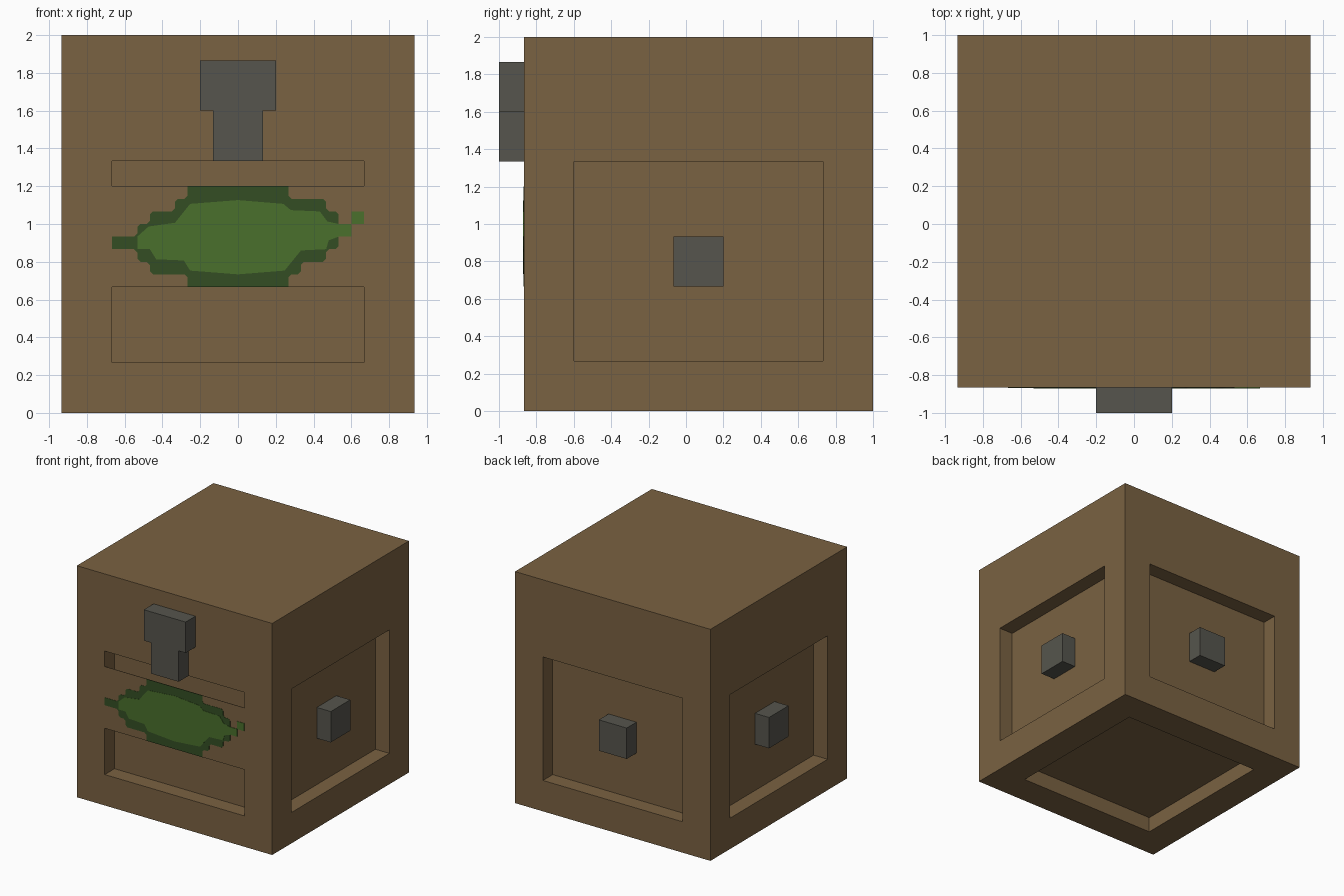
import bpy, bmesh
from mathutils import Vector

if "Cube" in bpy.data.objects:
    bpy.data.objects.remove(bpy.data.objects["Cube"], do_unlink=True)

U = 1 / 15            # grid cell the whole design snaps to
FRONT = -13 * U       # y of the front wall


def material(name, rgb):
    m = bpy.data.materials.new(name)
    m.use_nodes = True
    m.diffuse_color = (*rgb, 1)
    m.node_tree.nodes["Principled BSDF"].inputs["Base Color"].default_value = (*rgb, 1)
    return m


WOOD = material("brown wood", (0.195, 0.122, 0.054))
METAL = material("grey metal", (0.093, 0.091, 0.075))
DARK = material("dark green", (0.034, 0.076, 0.017))
LIGHT = material("light green", (0.067, 0.162, 0.025))


def finish(name, bm, mat):
    bmesh.ops.recalc_face_normals(bm, faces=bm.faces)
    mesh = bpy.data.meshes.new(name)
    bm.to_mesh(mesh)
    bm.free()
    mesh.materials.append(mat)
    obj = bpy.data.objects.new(name, mesh)
    bpy.context.collection.objects.link(obj)
    return obj


def box_mesh(lo, hi):
    """Box between two corners given in grid cells."""
    lo, hi = Vector(lo) * U, Vector(hi) * U
    bm = bmesh.new()
    bmesh.ops.create_cube(bm, size=1)
    for v in bm.verts:
        v.co = Vector((v.co[i] + 0.5) * (hi[i] - lo[i]) + lo[i] for i in range(3))
    return bm


def box(name, lo, hi, mat):
    return finish(name, box_mesh(lo, hi), mat)


def chamfer(points, keep, cut=0.25):
    """Trim the corners of a stepped outline, except those to keep."""
    out = []
    for i, p in enumerate(points):
        if keep(p):
            out.append(p)
            continue
        p = Vector(p)
        for q in (points[i - 1], points[(i + 1) % len(points)]):
            out.append(p + (Vector(q) - p).normalized() * cut)
    return out


def plate(name, points, height, mat):
    """Thin painted plate standing on the front wall."""
    bm = bmesh.new()
    face = bm.faces.new([bm.verts.new((p[0] * U, FRONT, p[1] * U)) for p in points])
    ext = bmesh.ops.extrude_face_region(bm, geom=[face])
    for v in ext["geom"]:
        if isinstance(v, bmesh.types.BMVert):
            v.co.y -= height
    return finish(name, bm, mat)


# Crate body: every face but the top gets a sunken panel
bm = box_mesh((-14, -13, 0), (14, 15, 30))
bm.normal_update()
panels = [f for f in bm.faces if f.normal.z < 0.5]
bmesh.ops.inset_individual(bm, faces=panels, thickness=4 * U, use_even_offset=True)
for v in {v for f in panels for v in f.verts}:
    v.co.z = min(v.co.z, 20 * U)
bm.normal_update()
bmesh.ops.inset_individual(bm, faces=panels, thickness=0, depth=-2 * U)
finish("crate_body", bm, WOOD)

# Thin band across the front panel
box("front_band", (-10, -13, 10), (10, -12.95, 18), WOOD)

# Front latch
box("latch_top", (-3, -15, 20 + 4), (3, -13, 28), METAL)
box("latch_tongue", (-2, -15, 20), (2, -13, 24), METAL)

# Knobs inside the side and back panels, flush with the walls
box("left_knob", (12, -1, 10), (14, 3, 14), METAL)
box("right_knob", (-14, -1, 10), (-12, 3, 14), METAL)
box("back_knob", (-2, 13, 10), (2, 15, 14), METAL)

# Painted leaf: stepped dark outline
outline = [(-4, 18), (4, 18), (4, 17), (7, 17), (7, 16), (8, 16), (8, 13), (7, 13),
           (7, 12), (5, 12), (5, 11), (4, 11), (4, 10), (-4, 10), (-4, 11), (-7, 11),
           (-7, 12), (-8, 12), (-8, 13), (-10, 13), (-10, 14), (-8, 14), (-8, 15),
           (-7, 15), (-7, 16), (-5, 16), (-5, 17), (-4, 17)]
plate("leaf_edge", chamfer(outline, lambda p: p[1] in (10, 18) or p[0] == -10),
      0.002, DARK)

# Light centre of the leaf with its stem on the right
centre = [(-8, 13), (-8, 14), (-7.1, 14.8), (-5, 15.1), (-3.8, 16.6), (0, 16.9),
          (3.6, 16.6), (4.2, 16.1), (6.5, 16), (7.1, 15.2), (8, 15), (9, 15), (9, 14),
          (8, 14), (7.2, 13.7), (7, 13), (5, 12.9), (3.7, 11.3), (0, 11), (-3.8, 11.3),
          (-4.3, 12.1), (-6.5, 12.2), (-7, 13)]
plate("leaf_centre", centre, 0.004, LIGHT)
plate("leaf_stem_tip", [(9, 15), (9, 16), (10, 16), (10, 15)], 0.004, LIGHT)
